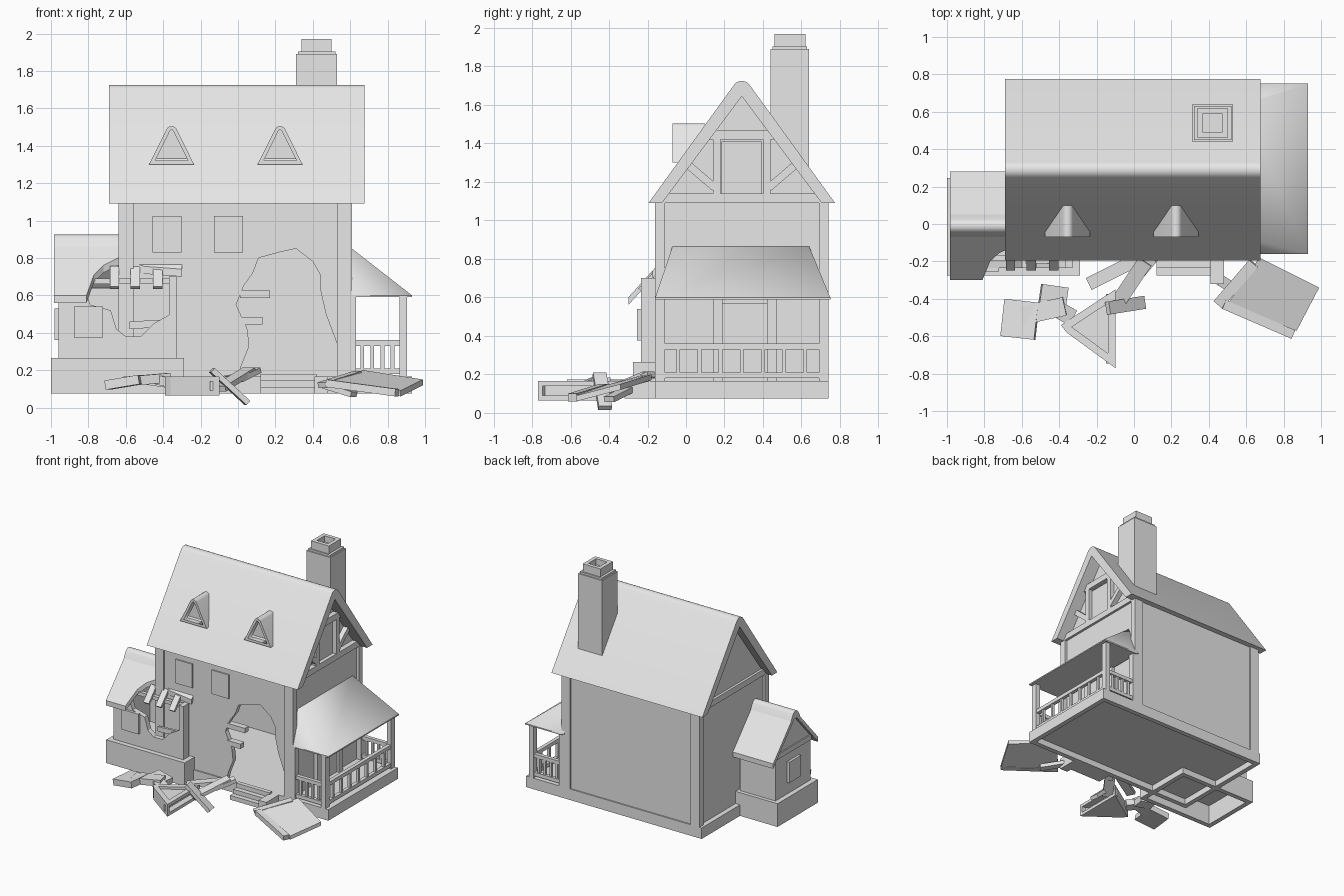
import bpy, bmesh, math
from mathutils import Vector

cube = bpy.data.objects.get("Cube")
if cube:
    bpy.data.objects.remove(cube, do_unlink=True)

grey = (.8, .8, .8, 1)
stone = bpy.data.materials.new("pale grey")
stone.use_nodes = True
stone.diffuse_color = grey
stone.node_tree.nodes["Principled BSDF"].inputs["Base Color"].default_value = grey

# Main sizes
LEFT, RIGHT, FRONT, BACK = -.64, .61, -.16, .74
GROUND, FLOOR, EAVE, RIDGE = .075, .165, 1.09, 1.725
MID = (FRONT + BACK) / 2
THICK, POST, TRIM = .04, .05, .02
PORCH_RIGHT, PORCH_EAVE = .93, .6
ANNEX_MID, ANNEX_LEFT, ANNEX_FRONT, ANNEX_BACK = -.01, -.96, -.235, .215
ANNEX_EAVE, ANNEX_RIDGE, ANNEX_END, LEDGE = .6, .92, -.33, .265
DOWN, UP, FORWARD, SIDEWAYS = (0, 0, -1), (0, 0, 1), (0, -1, 0), (1, 0, 0)
ROUND = 40   # smoothing limit for curved ridges, in degrees


def loft(name, near, far, smooth=0):
    """Solid between two matching outlines."""
    bm = bmesh.new()
    a = [bm.verts.new(point) for point in near]
    b = [bm.verts.new(point) for point in far]
    bm.faces.new(a)
    bm.faces.new(reversed(b))
    for i in range(len(a)):
        bm.faces.new((a[i - 1], b[i - 1], b[i], a[i]))
    bmesh.ops.recalc_face_normals(bm, faces=bm.faces)
    mesh = bpy.data.meshes.new(name)
    bm.to_mesh(mesh)
    bm.free()
    mesh.materials.append(stone)
    part = bpy.data.objects.new(name, mesh)
    bpy.context.collection.objects.link(part)
    if smooth:
        bpy.ops.object.select_all(action='DESELECT')
        part.select_set(True)
        bpy.context.view_layer.objects.active = part
        bpy.ops.object.shade_smooth_by_angle(angle=math.radians(smooth))
    return part


def prism(name, outline, axis, ends, smooth=0):
    """Extrude a flat outline along one axis."""
    def ring(d):
        return [{'x': (d, u, v), 'y': (u, d, v), 'z': (u, v, d)}[axis] for u, v in outline]
    return loft(name, ring(min(ends)), ring(max(ends)), smooth)


def box(name, x, y, z):
    (left, right), (front, back) = x, y
    return prism(name, [(left, front), (right, front), (right, back), (left, back)], 'z', z)


def span(centre, width):
    return centre - width / 2, centre + width / 2


def beam(name, start, end, width, height):
    """Square timber between two points."""
    start, end = Vector(start), Vector(end)
    turn = (end - start).to_track_quat('X', 'Z')
    w, h = width / 2, height / 2
    section = [turn @ Vector((0, u, v)) for u, v in ((-w, -h), (w, -h), (w, h), (-w, h))]
    return loft(name, [start + s for s in section], [end + s for s in section])


def recess(part, direction, rim, depth):
    """Sink the face that looks along direction, leaving a rim."""
    direction = Vector(direction)
    bm = bmesh.new()
    bm.from_mesh(part.data)
    face = max(bm.faces, key=lambda f: f.normal.dot(direction))
    bmesh.ops.inset_region(bm, faces=[face], thickness=rim, use_even_offset=True)
    sunk = bmesh.ops.extrude_discrete_faces(bm, faces=[face])["faces"][0]
    bmesh.ops.translate(bm, verts=sunk.verts, vec=-direction * depth)
    bm.to_mesh(part.data)
    bm.free()


def rounded_gable(mid, reach, base, top, radius):
    """Outline from eave to eave with straight slopes tangent to a round ridge."""
    centre = top - radius
    drop = base - centre
    begin = math.atan2(drop, reach) + math.acos(radius / math.hypot(reach, drop))
    steps = 6
    angles = [begin + (math.pi - 2 * begin) * i / steps for i in range(steps + 1)]
    arc = [(mid + radius * math.cos(a), centre + radius * math.sin(a)) for a in angles]
    return [(mid + reach, base), *arc, (mid - reach, base)]


# Foundations, hollow underneath
house_base = box("house_base", (LEFT - TRIM, PORCH_RIGHT), (FRONT, BACK), (GROUND, FLOOR))
recess(house_base, DOWN, THICK, POST)
annex_base = box("annex_base", (-1, -.29), (-.275, .245), (GROUND, LEDGE))
recess(annex_base, DOWN, THICK, FLOOR)

# House walls, the front one broken open
inner_left, inner_right = LEFT + TRIM, RIGHT - TRIM
inner_front, inner_back = FRONT + .01, BACK - .01
hole = [(.53, .34), (.47, .5), (.44, .63), (.44, .71), (.4, .78), (.31, .85), (.22, .83), (.11, .8),
        (.08, .72), (.03, .65), (-.01, .55), (.05, .42), (.06, .33), (.02, .23)]
prism("front_wall", [(inner_left, FLOOR), (inner_left, EAVE), (inner_right, EAVE), (inner_right, FLOOR),
                     (.53, FLOOR), *hole, (0, FLOOR)],
      'y', (inner_front, inner_front + THICK))
box("back_wall", (inner_left, inner_right), (inner_back - THICK, inner_back), (FLOOR, EAVE))
for x in (inner_left, inner_right - THICK):
    box("side_wall", (x, x + THICK), (inner_front, inner_back), (FLOOR, EAVE))
box("ceiling", (inner_left, inner_right), (inner_front, inner_back), (EAVE - TRIM, EAVE))
for x in (LEFT, RIGHT - .08):
    for y in (FRONT, BACK - POST):
        box("corner_post", (x, x + .08), (y, y + POST), (FLOOR, EAVE))

# Gables and their timbers
for x in (inner_left, inner_right - THICK):
    prism("gable_wall", [(MID - .42, EAVE), (MID, RIDGE - .07), (MID + .42, EAVE)], 'x', (x, x + TRIM))
for x in (LEFT, RIGHT - THICK):
    box("gable_tie_beam", (x, x + THICK), (FRONT + TRIM, BACK - TRIM), (EAVE, EAVE + POST))
timber = (RIGHT - THICK, RIGHT)
box("collar_beam", timber, span(MID, .34), (1.42, 1.47))
box("gable_window", (RIGHT - THICK, RIGHT - .03), span(MID, .21), (1.14, 1.41))
for side in (-1, 1):
    box("gable_post", timber, span(MID + side * .13, THICK), (EAVE + THICK, 1.43))
    beam("gable_brace", (inner_right, MID + side * .14, 1.17),
         (inner_right, MID + side * .28, 1.29), THICK, THICK)

# Main roof with a rounded ridge
prism("main_roof", rounded_gable(MID, .485, EAVE, RIDGE, POST)
      + [(MID - .415, EAVE), (MID, RIDGE - .08), (MID + .415, EAVE)],
      'x', (LEFT - POST, .675), ROUND)

# Dormers
for x in (-.355, .225):
    dormer = prism("dormer", rounded_gable(x, .12, 1.3, 1.505, .03), 'y', (-.07, .1), ROUND)
    recess(dormer, FORWARD, TRIM, POST)

# Chimney
stack_x, stack_y, stack_top = .42, .54, 1.89
box("chimney", span(stack_x, .22), span(stack_y, .2), (1.25, stack_top))
box("chimney_shoulder", span(stack_x, .2), span(stack_y, .18), (stack_top, stack_top + .015))
cap = box("chimney_cap", span(stack_x, .16), span(stack_y, .16), (stack_top, 1.97))
recess(cap, UP, .03, POST)

# House windows
for x in (-.38, -.05):
    box("upper_window", span(x, .155), (FRONT, inner_front), (.83, 1.025))

# Annex walls, the front one broken open
annex_hole = [(-.82, .64), (-.79, .55), (-.68, .52), (-.65, .42), (-.6, .38), (-.52, .38),
              (-.45, .45), (-.36, .5), (-.36, .7)]
annex_wall_top = ANNEX_EAVE + THICK
prism("annex_front_wall", [(ANNEX_LEFT, LEDGE), (ANNEX_LEFT, annex_wall_top), *annex_hole,
                           (ANNEX_END, .7), (ANNEX_END, LEDGE)],
      'y', (ANNEX_FRONT, ANNEX_FRONT + THICK))
box("annex_end_wall", (ANNEX_END - THICK, ANNEX_END), (ANNEX_FRONT, FRONT), (LEDGE, .7))
box("annex_back_wall", (ANNEX_LEFT, LEFT), (ANNEX_BACK - THICK, ANNEX_BACK), (LEDGE, annex_wall_top))
prism("annex_left_wall", [(ANNEX_FRONT, LEDGE), (ANNEX_FRONT, annex_wall_top), (ANNEX_MID, ANNEX_RIDGE - THICK),
                          (ANNEX_BACK, annex_wall_top), (ANNEX_BACK, LEDGE)],
      'x', (ANNEX_LEFT, ANNEX_LEFT + THICK))
box("annex_gable_beam", span(ANNEX_LEFT, TRIM), (ANNEX_FRONT, ANNEX_BACK), (ANNEX_EAVE, annex_wall_top))
box("annex_front_window", span(-.8, .155), (ANNEX_FRONT - TRIM, ANNEX_FRONT), (.375, .54))
box("annex_left_window", (ANNEX_LEFT - TRIM, ANNEX_LEFT), span(ANNEX_MID, .15), (.36, .53))


# Annex roof: whole back slope, torn front slope
def on_slope(outline, side, drop):
    rise = ANNEX_RIDGE - ANNEX_EAVE
    return [(x, ANNEX_MID + side * .29 * (ANNEX_RIDGE - z) / rise, z - drop) for x, z in outline]


verge = -.985
upper = [(verge, ANNEX_EAVE), (verge, ANNEX_RIDGE), (-.62, ANNEX_RIDGE)]
whole = upper + [(-.62, ANNEX_EAVE)]
torn = upper + [(-.62, .82), (-.3, .82), (-.3, .74), (-.5, .755), (-.64, .8), (-.72, .76), (-.77, .71),
                (-.81, ANNEX_EAVE)]
for name, outline, side in (("annex_roof_back", whole, 1), ("annex_roof_front", torn, -1)):
    loft(name, on_slope(outline, side, 0), on_slope(outline, side, THICK))
prism("annex_ridge", rounded_gable(ANNEX_MID, .06, .86, ANNEX_RIDGE + .005, THICK), 'x', (verge, -.62), ROUND)
for x in (-.66, -.55, -.43):
    beam("broken_rafter", (x, -.24, .64), (x, -.14, .75), POST, TRIM)
box("rafter_purlin", (-.78, ANNEX_END), span(-.18, .03), span(.675, .03))
beam("loose_wall_board", (-.58, -.2, .44), (-.4, -.2, .45), TRIM, THICK)

# Porch: hipped roof, posts, railing and door
wall = RIGHT - .01
porch_back = BACK + .01
root = RIGHT - .03
loft("porch_roof", [(root, FRONT, PORCH_EAVE), (PORCH_RIGHT, FRONT, PORCH_EAVE),
                    (PORCH_RIGHT, porch_back, PORCH_EAVE), (root, porch_back, PORCH_EAVE)],
     [(x, y, .865) for x, y in ((root, -.07), (root + .01, -.07), (root + .01, .64), (root, .64))], 80)
box("porch_eave", (wall, PORCH_RIGHT), (FRONT, porch_back), (PORCH_EAVE - .01, PORCH_EAVE))
rail_x = .883
rails = (FLOOR + .03, FLOOR + .18)
for y in (FRONT + POST / 2, BACK - POST / 2):
    box("porch_post", span(rail_x, THICK), span(y, POST), (FLOOR, PORCH_EAVE))
    box("wall_post", (RIGHT, RIGHT + TRIM), span(y, POST), (FLOOR, PORCH_EAVE))
    for z in rails:
        box("end_rail", (RIGHT, rail_x), span(y, .03), span(z, .03))
    for i in range(1, 5):
        box("end_baluster", span(RIGHT + i * .054, TRIM), span(y, TRIM), rails)
for z in rails:
    box("side_rail", span(rail_x, .03), (FRONT + POST, BACK - POST), span(z, .03))
for i in range(-3, 4):
    box("side_baluster", span(rail_x, TRIM), span(MID + i * .11, TRIM), rails)
door_mid = .305
box("porch_door", (wall - TRIM, wall), span(door_mid, .23), (FLOOR, .57))
for side in (-1, 1):
    box("door_jamb", (wall - TRIM, wall + TRIM), span(door_mid + side * .14, POST), (FLOOR, PORCH_EAVE))

# Front steps
stair = .27
for i in range(3):
    box("step", span(stair, .3), (-.275 + i * THICK, FRONT), (GROUND, GROUND + .035 * (i + 1)))
box("step_cheek", (.41, .48), (-.32, FRONT), (GROUND, FLOOR))

# Splintered boards in the front opening
for z, right in ((.605, .17), (.465, .13)):
    beam("splintered_board", (.01, inner_front + TRIM, z), (right, inner_front + TRIM, z), POST, THICK)

# Fallen roof panel with an edge rail
corners = [(.67, -.18, .2), (.99, -.34, .15), (.87, -.57, .09), (.5, -.43, .14)]
loft("fallen_panel", corners, [(x, y, z - .03) for x, y, z in corners])
beam("panel_rail", (.48, -.43, .13), (.85, -.59, .08), POST, THICK)

# Fallen dormer lying flat
fallen = prism("fallen_dormer", [(-.39, -.54), (-.1, -.35), (-.1, -.77), (-.36, -.58)], 'z', (.065, .165))
recess(fallen, UP, THICK, TRIM)
recess(fallen, SIDEWAYS, .025, POST)

# Rubble: scattered planks, then thicker masonry chunks
for start, end, width in (((-.14, -.45, .2), (.05, -.42, .025), .07),
                          ((.06, -.2, .2), (-.1, -.44, .1), .08),
                          ((-.24, -.32, .12), (.02, -.19, .17), .07),
                          ((0, -.3, .15), (.1, -.18, .2), .06),
                          ((.45, -.43, .12), (.64, -.21, .18), .06),
                          ((.46, -.3, .12), (.62, -.4, .07), .06)):
    beam("rubble_plank", start, end, width, .03)
for start, end, width in (((-.7, -.5, .12), (-.52, -.52, .15), .2),
                          ((-.6, -.49, .14), (-.37, -.44, .16), .1),
                          ((-.5, -.37, .15), (-.36, -.39, .13), .1),
                          ((-.42, -.45, .15), (-.33, -.5, .13), .09)):
    beam("rubble_chunk", start, end, width, POST)
